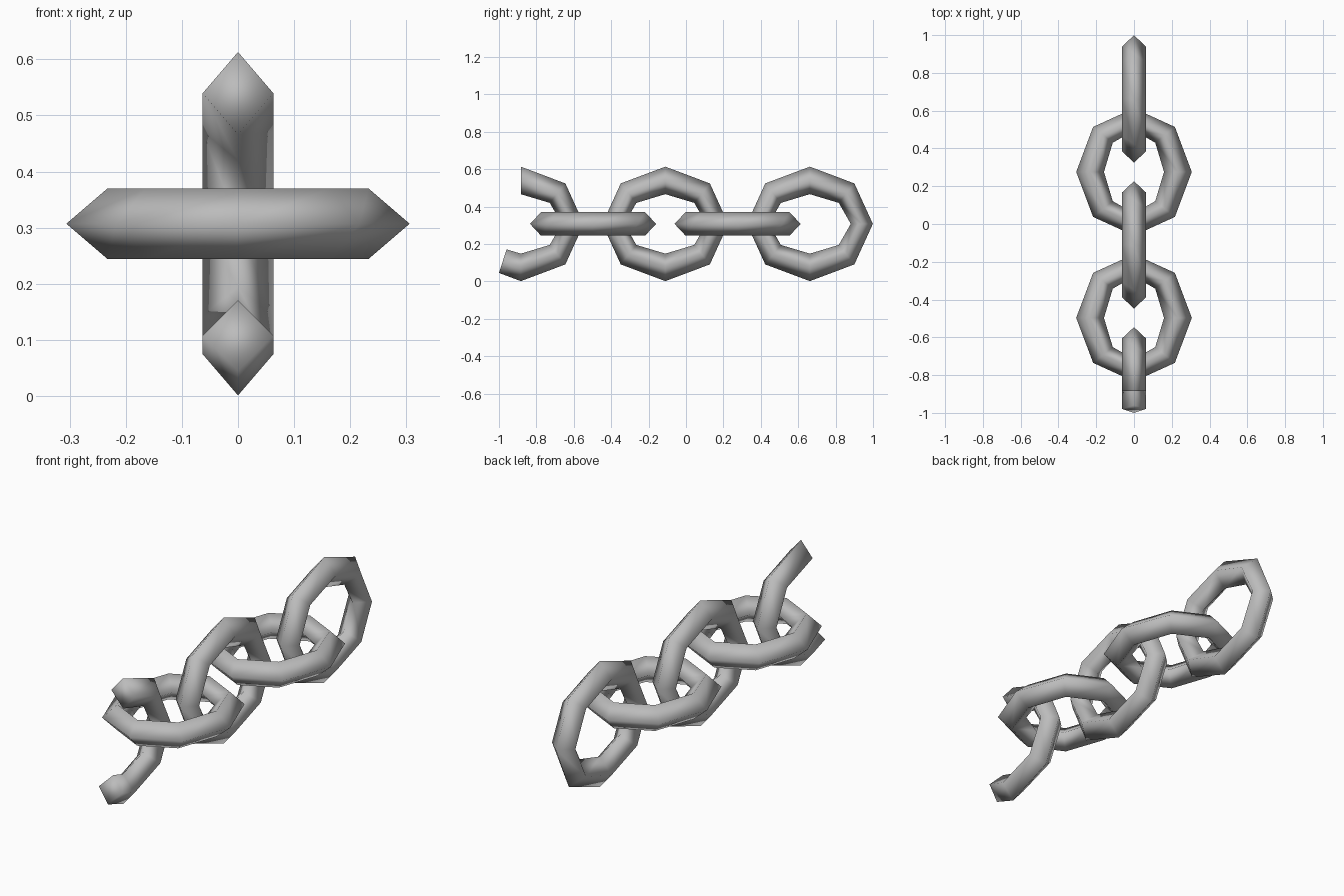
import bpy
import bmesh
from math import sin, cos, pi
from mathutils import Vector

cube = bpy.data.objects.get("Cube")
if cube:
    bpy.data.objects.remove(cube, do_unlink=True)

steel = bpy.data.materials.new("grey_steel")
steel.use_nodes = True
grey = (0.5, 0.5, 0.5, 1)
steel.diffuse_color = grey
steel.node_tree.nodes["Principled BSDF"].inputs["Base Color"].default_value = grey

SIDES = 8
MID_HEIGHT = 0.307
FIRST_Y, SPACING = 0.662, 0.3863
# Diamond section corners: (radius along y, radius across, thickness offset)
SECTION = [(0.337, 0.306, 0), (0.278, 0.2325, 0.063),
           (0.219, 0.159, 0), (0.278, 0.2325, -0.063)]


def section_ring(step):
    """Diamond section at one octagon corner; the link lies in the yz plane."""
    a = 2 * pi * step / SIDES
    return [Vector((t, ry * cos(a), rz * sin(a))) for ry, rz, t in SECTION]


def make_link(name, y, flat, rings, closed):
    bm = bmesh.new()
    loops = [[bm.verts.new(p) for p in ring] for ring in rings]
    pairs = list(zip(loops, loops[1:]))
    if closed:
        pairs.append((loops[-1], loops[0]))
    else:
        bm.faces.new(loops[0])
        bm.faces.new(loops[-1])
    for a, b in pairs:
        for i in range(4):
            j = (i + 1) % 4
            bm.faces.new((a[i], a[j], b[j], b[i]))
    bmesh.ops.recalc_face_normals(bm, faces=bm.faces[:])
    for f in bm.faces:
        f.smooth = True
    mesh = bpy.data.meshes.new(name)
    bm.to_mesh(mesh)
    bm.free()
    mesh.materials.append(steel)
    link = bpy.data.objects.new(name, mesh)
    bpy.context.collection.objects.link(link)
    link.location = (0, y, MID_HEIGHT)
    link.rotation_euler.y = pi / 2 if flat else 0
    return link


# Four whole links, alternately upright and flat
whole = [section_ring(i) for i in range(SIDES)]
for n in range(4):
    kind = "flat_link" if n % 2 else "upright_link"
    make_link(f"{kind}_{n + 1}", FIRST_Y - n * SPACING, n % 2 == 1, whole, True)

# Broken front link: stops at the top, and half a segment past the bottom
broken = [section_ring(i) for i in range(-2, 3)]
stub = [a.lerp(b, 0.49) for a, b in zip(section_ring(-2), section_ring(-3))]
make_link("broken_link", FIRST_Y - 4 * SPACING, False, [stub] + broken, False)
